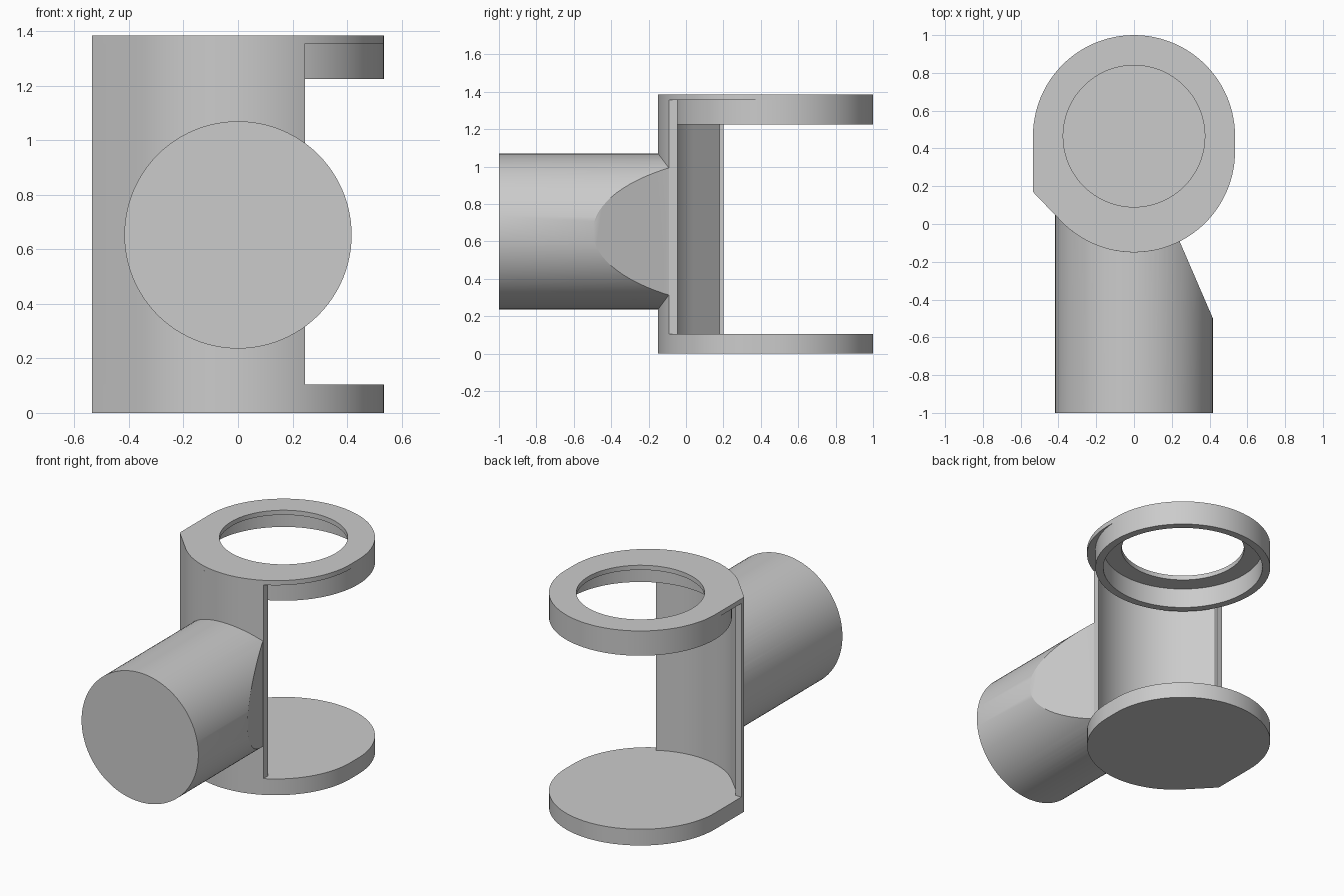
import bpy
import bmesh
import math
from mathutils import Matrix

cube = bpy.data.objects.get("Cube")
if cube:
    bpy.data.objects.remove(cube, do_unlink=True)

GREY = (0.6, 0.6, 0.6, 1.0)
grey = bpy.data.materials.new("plain grey")
grey.use_nodes = True
grey.diffuse_color = GREY
grey.node_tree.nodes["Principled BSDF"].inputs["Base Color"].default_value = GREY

R = 0.535          # outer radius of the housing
BACK_Y = 0.465     # centre of the rear arc
FRONT_Y = 0.385    # centre of the front arc
INNER = 0.495      # inner radius of the wall
HEIGHT = 1.385
FLOOR = 0.105
CEILING = 1.355


def arc(cy, radius, start, end, steps=48):
    """Points on an arc centred on x = 0, angles in degrees."""
    angles = [math.radians(start + (end - start) * i / steps) for i in range(steps + 1)]
    return [(radius * math.cos(a), cy + radius * math.sin(a)) for a in angles]


def circle(cy, radius):
    return arc(cy, radius, 0, 360, 96)[:-1]


def prism(name, points, z0, z1):
    """Extrude a flat outline between two heights."""
    bm = bmesh.new()
    face = bm.faces.new([bm.verts.new((x, y, z0)) for x, y in points])
    top = bmesh.ops.extrude_face_region(bm, geom=[face])["geom"]
    verts = [g for g in top if isinstance(g, bmesh.types.BMVert)]
    bmesh.ops.translate(bm, verts=verts, vec=(0, 0, z1 - z0))
    bmesh.ops.recalc_face_normals(bm, faces=bm.faces)
    mesh = bpy.data.meshes.new(name)
    bm.to_mesh(mesh)
    bm.free()
    obj = bpy.data.objects.new(name, mesh)
    mesh.materials.append(grey)
    bpy.context.collection.objects.link(obj)
    return obj


def activate(obj):
    bpy.ops.object.select_all(action="DESELECT")
    obj.select_set(True)
    bpy.context.view_layer.objects.active = obj


def combine(obj, cutter, operation):
    """Apply a boolean and drop the cutter."""
    mod = obj.modifiers.new("cut", "BOOLEAN")
    mod.operation = operation
    mod.solver = "EXACT"
    mod.object = cutter
    activate(obj)
    bpy.ops.object.modifier_apply(modifier=mod.name)
    bpy.data.objects.remove(cutter, do_unlink=True)


# Base and top plates share one outline with a square-cut corner
corner = (-R, 0.17)
outline = arc(BACK_Y, R, 0, 180) + [corner] + arc(FRONT_Y, R, 225, 360)
base_plate = prism("base_plate", outline, 0, FLOOR)
top_plate = prism("top_plate", outline, CEILING, HEIGHT)
combine(top_plate, prism("hole", circle(BACK_Y, 0.375), 1.2, 1.5), "DIFFERENCE")

# Collar hanging under the top plate
collar = prism("collar", circle(BACK_Y, R), 1.225, CEILING)
combine(collar, prism("bore", circle(BACK_Y, 0.487), 1.1, 1.5), "DIFFERENCE")

# Curved front wall, open on one side
wall_outer = [(-R, 0.2), corner] + arc(FRONT_Y, R, 225, 297.3)
wall_inner = arc(FRONT_Y, INNER, 299.7, 225) + [(-INNER, 0.18), (-INNER, 0.2)]
wall = prism("front_wall", wall_outer + wall_inner, FLOOR, CEILING)

# Round spout, sliced at an angle on one side and ending inside the wall
footprint = [(-0.5, -1), (0.5, -1), (0.5, -0.69), (0.245, -0.1)]
footprint += arc(FRONT_Y, 0.51, 297.3, 214) + [(-0.5, 0.09)]
spout = prism("spout", circle(0, 0.417), -1.2, 1.2)
spout.data.transform(Matrix.Translation((0, 0, 0.653)) @ Matrix.Rotation(math.pi / 2, 4, "X"))
combine(spout, prism("spout_limits", footprint, 0, 1.3), "INTERSECT")

for part in (base_plate, top_plate, collar, wall, spout):
    activate(part)
    bpy.ops.object.shade_smooth_by_angle(angle=math.radians(25))
